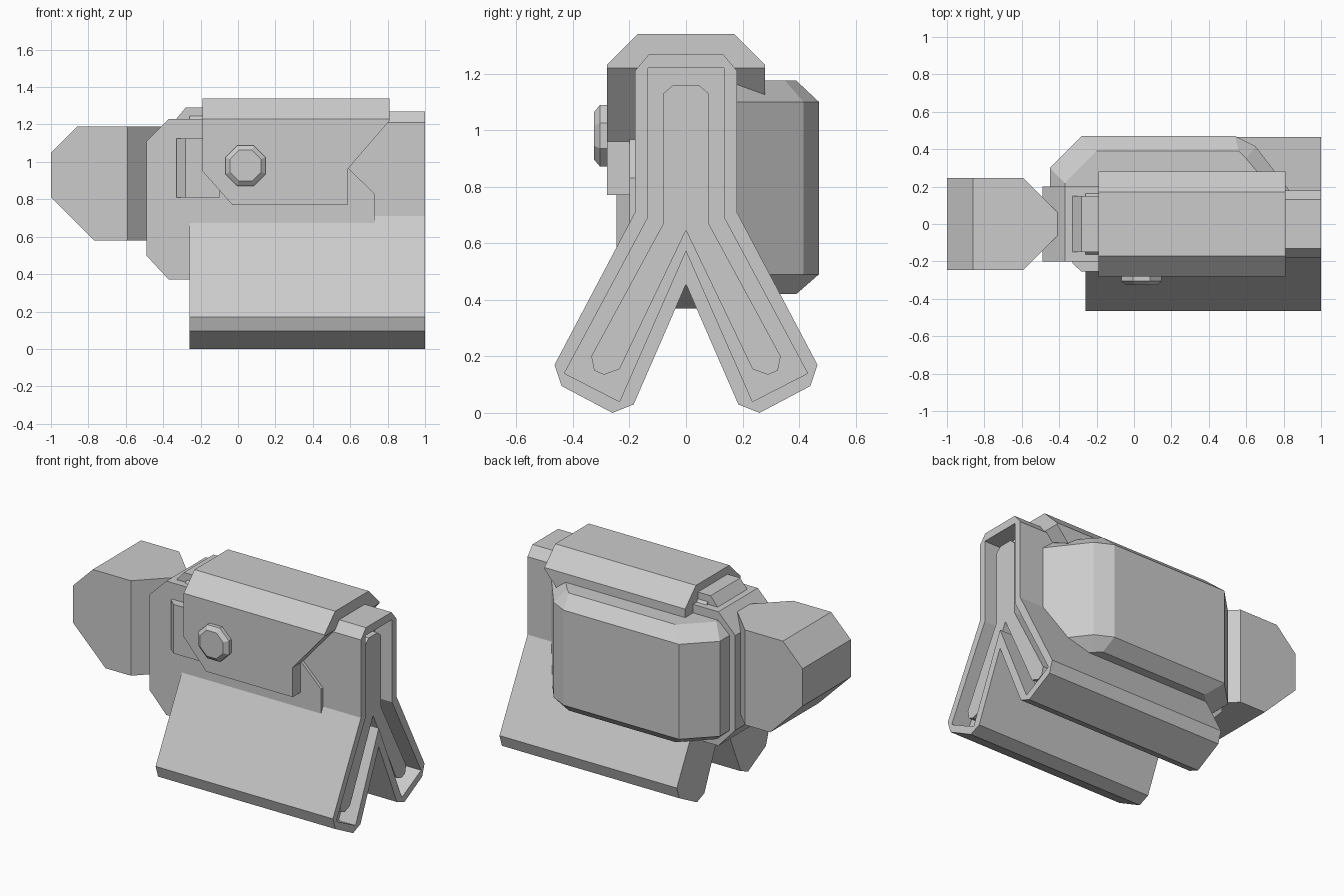
import bpy, bmesh, math

if "Cube" in bpy.data.objects:
    bpy.data.objects.remove(bpy.data.objects["Cube"])


def loft(name, rings):
    """Closed solid through a stack of equal-length vertex rings."""
    bm = bmesh.new()
    loops = [[bm.verts.new(p) for p in r] for r in rings]
    n = len(loops[0])
    bm.faces.new(loops[0][::-1])
    bm.faces.new(loops[-1])
    for a, b in zip(loops, loops[1:]):
        for i in range(n):
            j = (i + 1) % n
            bm.faces.new((a[i], a[j], b[j], b[i]))
    bmesh.ops.recalc_face_normals(bm, faces=bm.faces)
    me = bpy.data.meshes.new(name)
    bm.to_mesh(me)
    bm.free()
    ob = bpy.data.objects.new(name, me)
    bpy.context.collection.objects.link(ob)
    return ob


PLACE = {'x': lambda u, v, d: (d, u, v),
         'y': lambda u, v, d: (u, d, v),
         'z': lambda u, v, d: (u, v, d)}


def prism(name, pts, axis, lo, hi):
    return loft(name, [[PLACE[axis](u, v, d) for u, v in pts] for d in (lo, hi)])


def boolean(ob, cutter, op):
    m = ob.modifiers.new(op, 'BOOLEAN')
    m.operation, m.solver, m.object = op, 'EXACT', cutter
    bpy.context.view_layer.objects.active = ob
    bpy.ops.object.modifier_apply(modifier=m.name)
    bpy.data.objects.remove(cutter)
    return ob


def mirrored(half):
    """Complete a profile whose last point lies on the mirror line."""
    return half + [(-u, v) for u, v in half[-2::-1]]


# Forked rear stock with a recessed end and a raised core
outer = mirrored([(.13, 1.27), (.18, 1.21), (.18, .71), (.465, .17), (.44, .095),
                  (.26, 0), (.185, .03), (0, .455)])
groove = mirrored([(.135, 1.22), (.135, .69), (.43, .14), (.235, .04), (0, .575)])
core = mirrored([(.045, 1.16), (.08, 1.13), (.08, .67), (.335, .2), (.325, .15),
                 (.29, .135), (.235, .155), (0, .645)])
stock = prism("forked_stock", outer, 'x', -.26, 1)
boolean(stock, prism("groove_cutter", groove, 'x', .88, 1.1), 'DIFFERENCE')
prism("stock_core", core, 'x', .85, .96)

# Central receiver
prism("receiver", [(-.49, .5), (-.49, 1.11), (-.37, 1.23), (.32, 1.23), (.73, .83),
                   (.73, .66), (.2, .66), (-.18, .37), (-.37, .37)], 'y', -.2, .2)

# Faceted muzzle, tapered toward the receiver
muzzle = prism("muzzle", [(-1, .81), (-1, 1.05), (-.86, 1.19), (-.41, 1.19),
                          (-.41, .58), (-.77, .58)], 'y', -.4, .4)
boolean(muzzle, prism("muzzle_plan", [(-1.1, -.245), (-.59, -.245), (-.41, -.065),
        (-.41, .065), (-.59, .245), (-1.1, .245)], 'z', .3, 1.4), 'INTERSECT')

# Side housing with chamfered top and bottom
full = [(-.45, .1), (-.45, .3), (-.28, .47), (.54, .47), (.65, .415), (.83, .18), (.83, .1)]
inset = [(-.37, .1), (-.37, .22), (-.2, .39), (.56, .39), (.6, .35), (.74, .18), (.74, .1)]
loft("side_housing", [[(x, y, z) for x, y in ring] for ring, z in
                      ((inset, .42), (full, .49), (full, 1.10), (inset, 1.175))])

# Top cover that folds down over the front side
cover = prism("top_cover", [(-.28, .7), (-.28, 1.23), (-.17, 1.34), (.17, 1.34), (.28, 1.23),
                            (.28, 1.125), (.17, 1.165), (.17, .7)], 'x', -.4, .9)
boolean(cover, prism("cover_side", [(-.19, 1.4), (.81, 1.4), (.81, 1.22), (.585, .96),
        (.585, .77), (-.03, .77), (-.19, .95)], 'y', -.5, .5), 'INTERSECT')

# Small wedges leading into the cover, on top and on the front side
prism("top_wedge", [(-.33, 1.15), (-.33, 1.23), (-.28, 1.29), (-.1, 1.29), (-.1, 1.15)],
      'y', -.15, .15)
prism("side_wedge", [(-.33, -.15), (-.33, -.21), (-.28, -.255), (-.1, -.255), (-.1, -.15)],
      'z', .81, 1.125)

# Octagonal bolt head
angles = [math.radians(22.5 + 45 * i) for i in range(8)]
loft("bolt_head", [[(.04 + r * math.cos(a), y, .98 + r * math.sin(a)) for a in angles]
                   for r, y in ((.117, -.25), (.117, -.305), (.09, -.326))])
